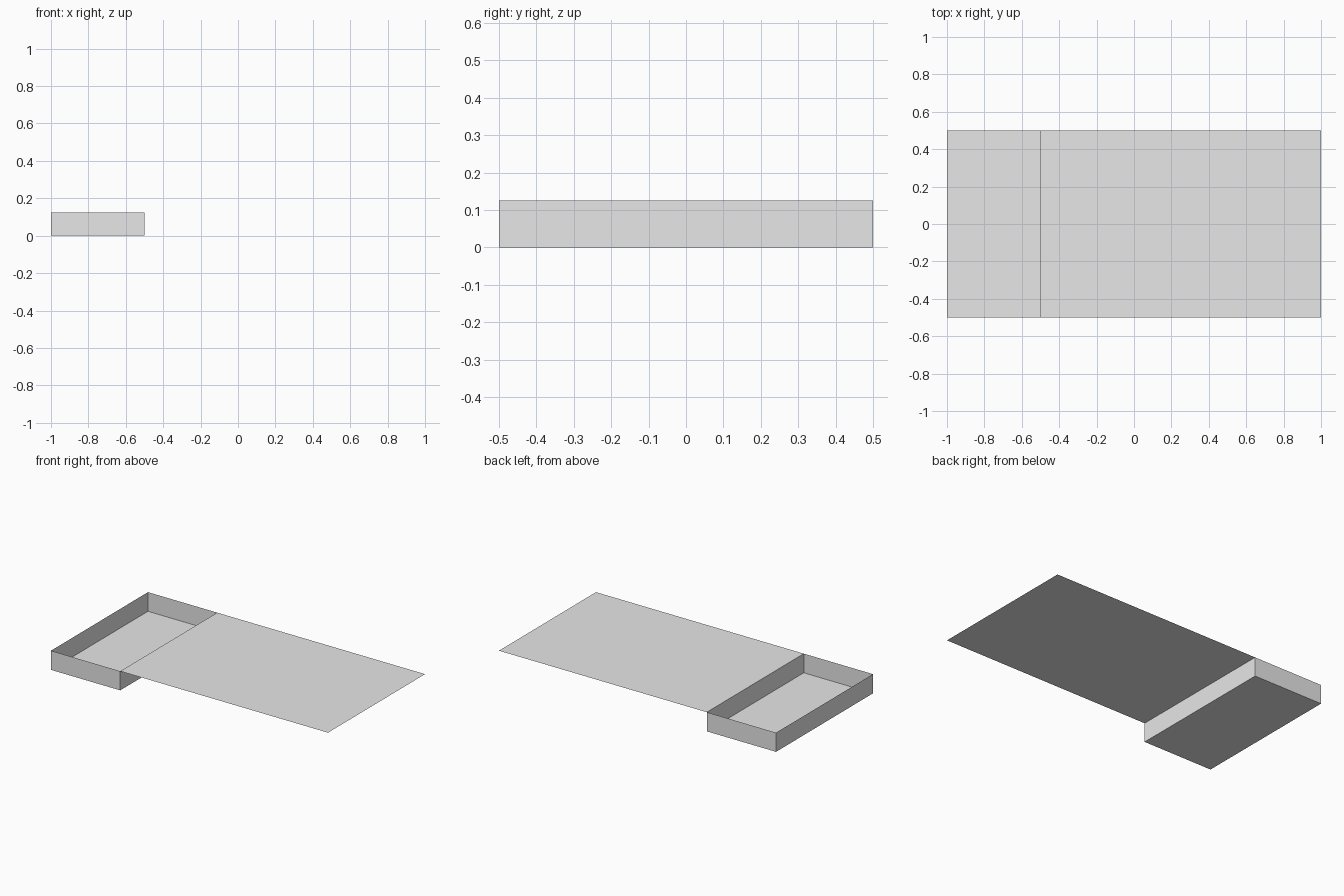
import bpy
import bmesh
from mathutils import Matrix, Vector

cube = bpy.data.objects.get("Cube")
if cube:
    bpy.data.objects.remove(cube, do_unlink=True)

DEPTH = 1.0
HEIGHT = 0.125
LEFT, HINGE, RIGHT = -1.0, -0.5, 1.0

# Plain grey card
grey = bpy.data.materials.new("light_grey")
grey.use_nodes = True
colour = (0.8, 0.8, 0.8, 1.0)
grey.diffuse_color = colour
grey.node_tree.nodes["Principled BSDF"].inputs["Base Color"].default_value = colour


def add_object(name, bm):
    mesh = bpy.data.meshes.new(name)
    bm.to_mesh(mesh)
    bm.free()
    mesh.materials.append(grey)
    obj = bpy.data.objects.new(name, mesh)
    bpy.context.collection.objects.link(obj)
    return obj


def placement(x0, x1, z, height):
    centre = Vector(((x0 + x1) / 2, 0, z))
    size = Vector((x1 - x0, DEPTH, height))
    return Matrix.LocRotScale(centre, None, size)


# Shallow tray: thin-walled box with its top face removed
bm = bmesh.new()
bmesh.ops.create_cube(bm, size=1, matrix=placement(LEFT, HINGE, HEIGHT / 2, HEIGHT))
top = [f for f in bm.faces if f.normal.z > 0.5]
bmesh.ops.delete(bm, geom=top, context="FACES_ONLY")
add_object("open_tray", bm)

# Flat lid folded out from the tray's inner rim
bm = bmesh.new()
bmesh.ops.create_grid(bm, x_segments=1, y_segments=1, size=0.5,
                      matrix=placement(HINGE, RIGHT, HEIGHT, 1))
add_object("flat_lid", bm)
